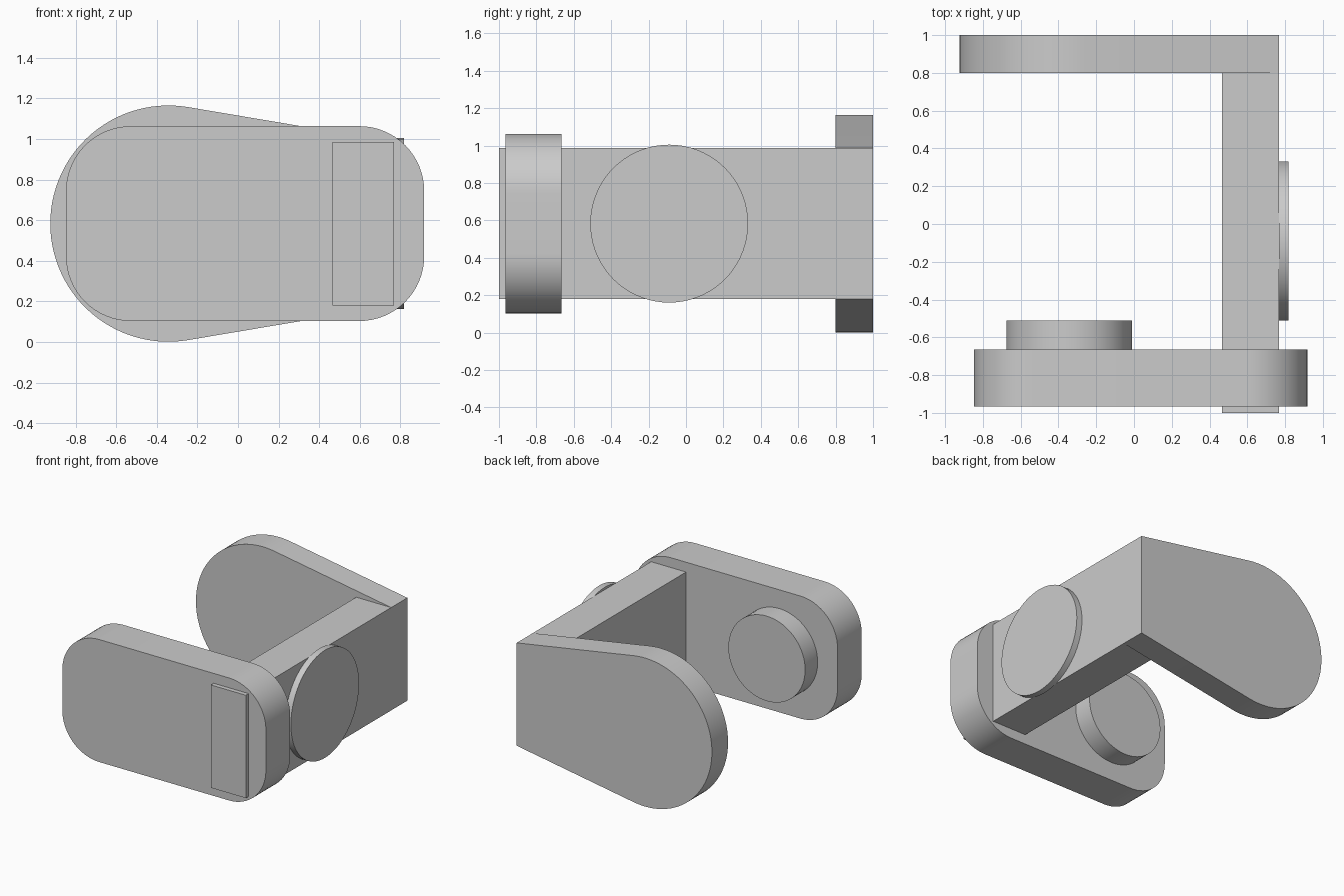
import bpy
import bmesh
from math import sin, cos, acos, atan2, hypot, radians, pi
from mathutils import Matrix

cube = bpy.data.objects.get("Cube")
if cube:
    bpy.data.objects.remove(cube, do_unlink=True)

grey = bpy.data.materials.new("plain_grey")
grey.use_nodes = True
grey.diffuse_color = (0.6, 0.6, 0.6, 1)
grey.node_tree.nodes["Principled BSDF"].inputs["Base Color"].default_value = (0.6, 0.6, 0.6, 1)

MID = 0.583     # shared height of the centre line
PIVOT = -0.343  # shared x of the boss and the rounded back arm


def arc(cx, cz, r, start, end, steps):
    """Points on an arc, angles in radians."""
    angles = [start + (end - start) * i / steps for i in range(steps + 1)]
    return [(cx + r * cos(a), cz + r * sin(a)) for a in angles]


def extrude(name, profile, near, far, axis="y"):
    """Solid from a closed 2D profile, extruded along y or x."""
    bm = bmesh.new()
    place = (lambda u, v: (u, near, v)) if axis == "y" else (lambda u, v: (near, u, v))
    face = bm.faces.new([bm.verts.new(place(u, v)) for u, v in profile])
    result = bmesh.ops.extrude_face_region(bm, geom=[face])
    moved = [g for g in result["geom"] if isinstance(g, bmesh.types.BMVert)]
    step = (0, far - near, 0) if axis == "y" else (far - near, 0, 0)
    bmesh.ops.translate(bm, verts=moved, vec=step)
    bmesh.ops.recalc_face_normals(bm, faces=bm.faces)
    mesh = bpy.data.meshes.new(name)
    bm.to_mesh(mesh)
    bm.free()
    mesh.materials.append(grey)
    obj = bpy.data.objects.new(name, mesh)
    bpy.context.collection.objects.link(obj)
    bpy.ops.object.select_all(action="DESELECT")
    obj.select_set(True)
    bpy.context.view_layer.objects.active = obj
    bpy.ops.object.shade_smooth_by_angle(angle=radians(30))
    return obj


def circle(cx, cz, r, steps=72):
    return arc(cx, cz, r, 0, 2 * pi, steps)[:-1]


def rounded_rectangle(cx, cz, width, height, r):
    points = []
    corners = [(1, 1), (-1, 1), (-1, -1), (1, -1)]
    for i, (sx, sz) in enumerate(corners):
        points += arc(cx + sx * (width / 2 - r), cz + sz * (height / 2 - r),
                      r, i * pi / 2, (i + 1) * pi / 2, 16)
    return points


# Connecting bar
left, right, half = 0.465, 0.768, 0.403
extrude("connecting_bar", [(left, MID - half), (right, MID - half),
                           (right, MID + half), (left, MID + half)], -1, 0.8)

# Back arm: round end with straight tangents to the bar's outer edge
radius = 0.582
run = right - PIVOT
tangent = atan2(half, run) + acos(radius / hypot(run, half))
profile = [(right, MID - half), (right, MID + half)]
profile += arc(PIVOT, MID, radius, tangent, 2 * pi - tangent, 56)
extrude("back_arm", profile, 0.8, 1)

# Front plate with rounded corners, and the boss on its inner face
extrude("front_plate", rounded_rectangle(0.035, MID, 1.765, 0.96, 0.32), -0.965, -0.665)
extrude("inner_boss", circle(PIVOT, MID, 0.333), -0.665, -0.51)

# Disc on the outer side of the bar
extrude("side_disc", circle(-0.09, MID, 0.422), right, 0.817, axis="x")
